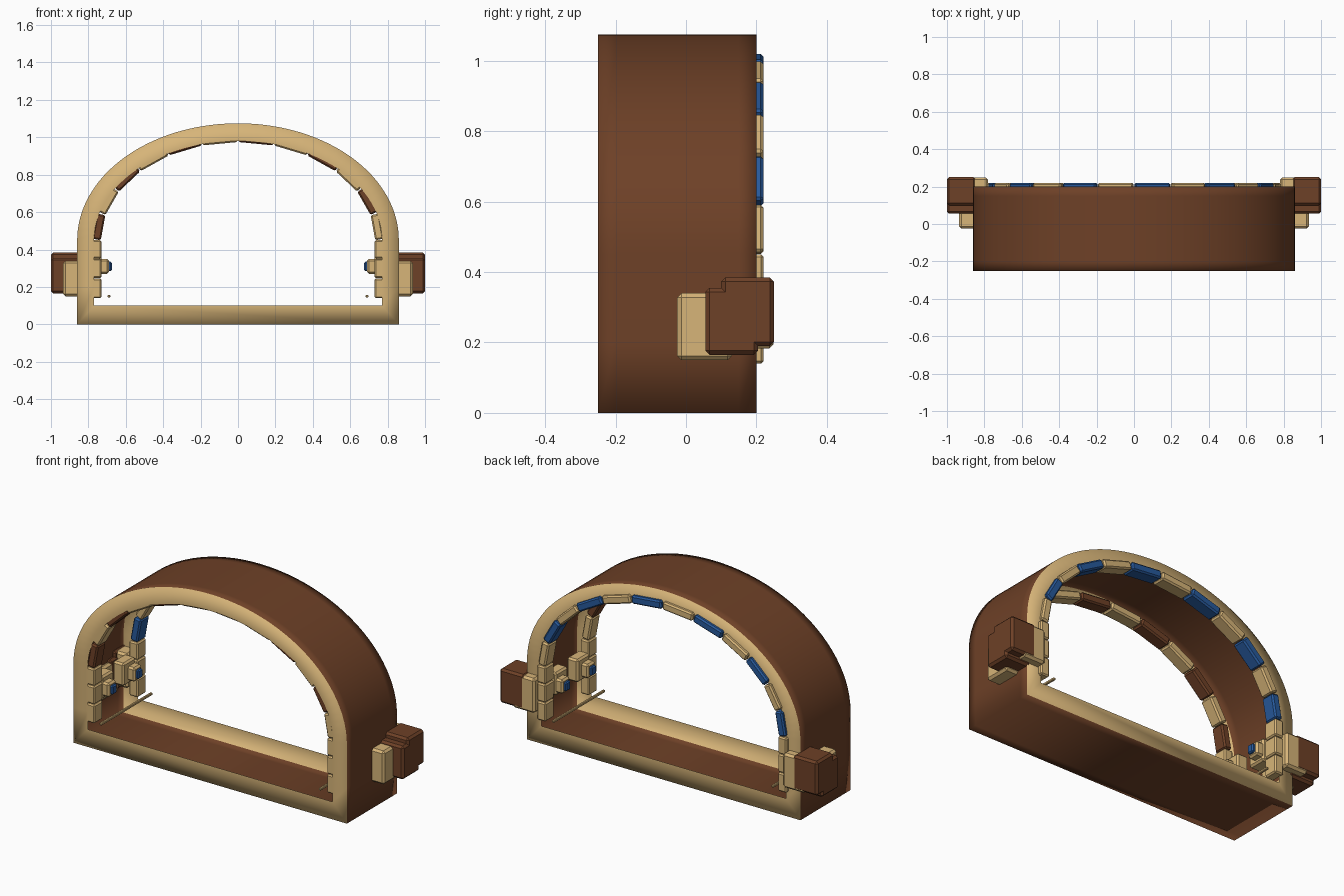
import bpy, bmesh, math
from mathutils import Matrix, Vector

cube = bpy.data.objects.get("Cube")
if cube:
    bpy.data.objects.remove(cube, do_unlink=True)


def material(name, rgb):
    m = bpy.data.materials.new(name)
    m.use_nodes = True
    m.diffuse_color = (*rgb, 1)
    m.node_tree.nodes["Principled BSDF"].inputs["Base Color"].default_value = (*rgb, 1)
    return m


TAN = material("sandstone", (0.68, 0.46, 0.19))
BROWN = material("dark_wood", (0.155, 0.052, 0.02))
BLUE = material("blue_glaze", (0.02, 0.1, 0.33))


def finish(name, bm, mats):
    mesh = bpy.data.meshes.new(name)
    bm.to_mesh(mesh)
    bm.free()
    for m in mats:
        mesh.materials.append(m)
    obj = bpy.data.objects.new(name, mesh)
    bpy.context.collection.objects.link(obj)
    return obj


def block(name, lo, hi, mat, bevel=0.01, angle=0.0, at=(0, 0, 0)):
    """Bevelled box between two corners, turned about y and moved."""
    lo, hi = Vector(lo), Vector(hi)
    bm = bmesh.new()
    bmesh.ops.create_cube(bm, size=1)
    bmesh.ops.scale(bm, vec=hi - lo, verts=bm.verts)
    bmesh.ops.translate(bm, vec=(lo + hi) / 2, verts=bm.verts)
    bmesh.ops.bevel(bm, geom=bm.edges[:], offset=bevel, segments=1, affect='EDGES')
    bm.transform(Matrix.Translation(at) @ Matrix.Rotation(angle, 4, 'Y'))
    return finish(name, bm, [mat])


def pair(name, lo, hi, mat, bevel=0.01):
    """Same block on both sides of x = 0."""
    block("left_" + name, lo, hi, mat, bevel)
    block("right_" + name, (-hi[0], lo[1], lo[2]), (-lo[0], hi[1], hi[2]), mat, bevel)


SPRING = 0.45
FRONT, BACK = -0.25, 0.2


def outline(half, floor, rise, steps=48):
    """Flat-bottomed arch outline, counter-clockwise from bottom left."""
    pts = [(-half, floor), (half, floor), (half, 0.2)]
    for i in range(steps + 1):
        t = math.pi * i / steps
        pts.append((half * math.cos(t), SPRING + rise * math.sin(t)))
    return pts + [(-half, 0.2)]


# Hollow arch shell: brown outer skin with a flat tan lip at front and back
outer = outline(0.86, 0.0, 0.625)
inner = outline(0.77, 0.1, 0.53)
bm = bmesh.new()
rows = []
for (ox, oz), (ix, iz) in zip(outer, inner):
    section = [(ix, FRONT, iz)]
    section += [(ox, y, oz) for y in (FRONT, FRONT + 0.05, BACK - 0.05, BACK)]
    section.append((ix, BACK, iz))
    rows.append([bm.verts.new(p) for p in section])
for a, b in zip(rows, rows[1:] + rows[:1]):
    for k in range(5):
        f = bm.faces.new((a[k], a[k + 1], b[k + 1], b[k]))
        f.material_index = 1 if 0 < k < 4 else 0
        f.smooth = True
finish("arch_shell", bm, [TAN, BROWN])

# Arch bricks lining the inner edge of both lips
COUNT = 12


def on_arch(i):
    t = math.pi * i / COUNT
    return Vector((0.757 * math.cos(t), 0, SPRING + 0.548 * math.sin(t)))


for label, y0, y1, accent in (("front", -0.247, -0.17, BROWN), ("back", 0.14, 0.22, BLUE)):
    for i in range(COUNT):
        p, q = on_arch(i), on_arch(i + 1)
        d = q - p
        half = d.length / 2 - 0.004
        block(f"{label}_arch_brick_{i + 1}", (-half, y0, -0.023), (half, y1, 0.023),
              accent if i % 2 else TAN, 0.008, math.atan2(-d.z, d.x), (p + q) / 2)
    # Jamb stones below the arch
    for n, (z0, z1) in enumerate(((0.14, 0.245), (0.248, 0.35), (0.353, 0.45))):
        pair(f"{label}_jamb_stone_{n + 1}", (0.73, y0, z0), (0.785, y1, z1), TAN, 0.007)

# Inner bosses with blue studs
for label, y0, y1, yc in (("front", -0.18, -0.07, -0.14), ("back", 0.015, 0.125, 0.09)):
    pair(label + "_boss_plate", (0.73, y0, 0.25), (0.8, y1, 0.38), TAN)
    pair(label + "_boss", (0.69, yc - 0.035, 0.27), (0.74, yc + 0.035, 0.35), TAN)
    pair(label + "_stud", (0.675, yc - 0.02, 0.285), (0.7, yc + 0.02, 0.335), BLUE, 0.006)

# Thin rails along the floor
pair("floor_rail", (0.683, FRONT, 0.143), (0.697, 0.21, 0.157), TAN, 0.003)

# Outer brackets on the side walls
pair("outer_pad", (0.84, -0.025, 0.15), (0.935, 0.13, 0.34), TAN, 0.012)
pair("bracket_lower", (0.84, 0.055, 0.165), (1.0, 0.205, 0.355), BROWN, 0.012)
pair("bracket_upper", (0.845, 0.1, 0.19), (1.0, 0.25, 0.385), BROWN, 0.012)
pair("bracket_core", (0.78, 0.12, 0.183), (0.92, 0.249, 0.38), TAN, 0.012)
